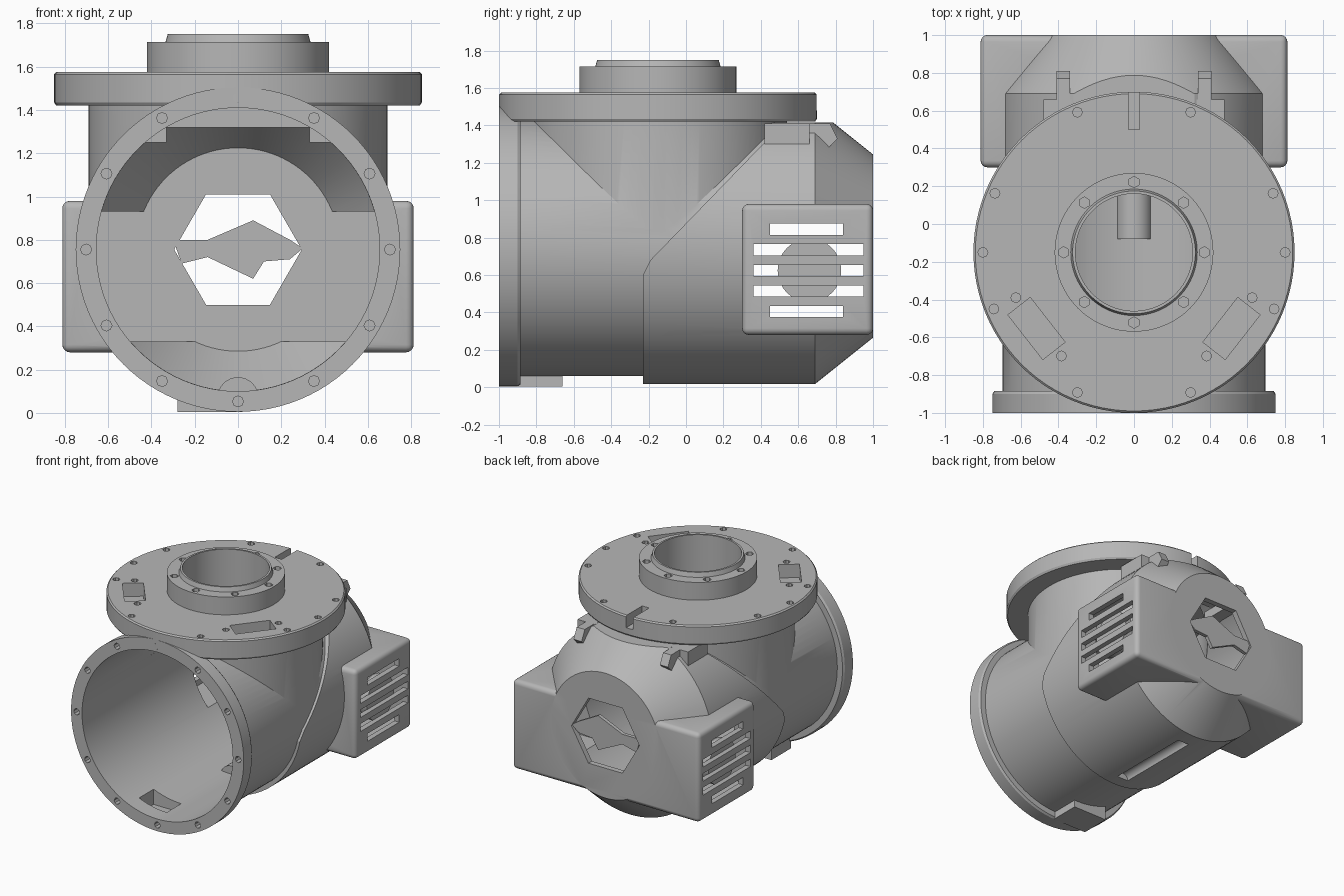
import bpy, bmesh, math
from mathutils import Matrix, Vector

cube = bpy.data.objects.get("Cube")
if cube:
    bpy.data.objects.remove(cube, do_unlink=True)

grey = bpy.data.materials.new("plain_grey")
grey.use_nodes = True
colour = (0.47, 0.47, 0.47, 1)
grey.diffuse_color = colour
grey.node_tree.nodes["Principled BSDF"].inputs["Base Color"].default_value = colour

AXIS_Z = 0.755      # height of the horizontal bore
TOP_Y = -0.15       # centre line of the vertical neck


def finish(name, bm):
    bmesh.ops.recalc_face_normals(bm, faces=bm.faces)
    mesh = bpy.data.meshes.new(name)
    bm.to_mesh(mesh)
    bm.free()
    ob = bpy.data.objects.new(name, mesh)
    bpy.context.collection.objects.link(ob)
    mesh.materials.append(grey)
    return ob


def lathe(name, profile, horizontal=False, sides=96, squash=1.0):
    """Closed solid from (radius, position) pairs, starting and ending off-axis."""
    bm = bmesh.new()
    rings = []
    for r, h in profile:
        ring = []
        for i in range(sides):
            a = 2 * math.pi * i / sides
            c, s = r * math.cos(a), r * math.sin(a)
            co = (c * squash, h, AXIS_Z + s) if horizontal else (c, TOP_Y + s, h)
            ring.append(bm.verts.new(co))
        rings.append(ring)
    for a, b in zip(rings, rings[1:]):
        for i in range(sides):
            j = (i + 1) % sides
            bm.faces.new((a[i], a[j], b[j], b[i]))
    bm.faces.new(rings[0])
    bm.faces.new(rings[-1])
    return finish(name, bm)


def boxes(name, items, bevel=0):
    """Boxes given as (low corner, high corner, optional turn about the neck)."""
    bm = bmesh.new()
    for lo, hi, *turn in items:
        lo, hi = Vector(lo), Vector(hi)
        m = Matrix.Translation((lo + hi) / 2) @ Matrix.Diagonal((*(hi - lo), 1))
        if turn:
            m = Matrix.Translation((0, TOP_Y, 0)) @ Matrix.Rotation(turn[0], 4, 'Z') @ m
        bmesh.ops.create_cube(bm, size=1, matrix=m)
    if bevel:
        bmesh.ops.bevel(bm, geom=bm.edges[:], offset=bevel, segments=4,
                        profile=0.5, affect='EDGES')
    return finish(name, bm)


def prism(name, points, axis, lo, hi):
    """Extrude a 2D outline along x (points are y,z) or y (points are x,z)."""
    bm = bmesh.new()
    place = (lambda p, d: (d, *p)) if axis == 'X' else (lambda p, d: (p[0], d, p[1]))
    face = bm.faces.new([bm.verts.new(place(p, lo)) for p in points])
    out = bmesh.ops.extrude_face_region(bm, geom=[face])
    verts = [v for v in out["geom"] if isinstance(v, bmesh.types.BMVert)]
    step = (hi - lo, 0, 0) if axis == 'X' else (0, hi - lo, 0)
    bmesh.ops.translate(bm, verts=verts, vec=step)
    return finish(name, bm)


def pins(name, centres, radius, depth, horizontal=False, sides=8):
    bm = bmesh.new()
    for c in centres:
        m = Matrix.Translation(c)
        if horizontal:
            m = m @ Matrix.Rotation(math.pi / 2, 4, 'X')
        bmesh.ops.create_cone(bm, cap_ends=True, segments=sides, radius1=radius,
                              radius2=radius, depth=depth, matrix=m)
    return finish(name, bm)


def combine(target, other, op='DIFFERENCE'):
    mod = target.modifiers.new("join", 'BOOLEAN')
    mod.operation, mod.object, mod.solver = op, other, 'EXACT'
    bpy.context.view_layer.update()
    dg = bpy.context.evaluated_depsgraph_get()
    mesh = bpy.data.meshes.new_from_object(target.evaluated_get(dg))
    target.modifiers.clear()
    target.data = mesh
    bpy.data.objects.remove(other, do_unlink=True)


def circle(radius, angles, z):
    return [(radius * math.cos(math.radians(a)),
             TOP_Y + radius * math.sin(math.radians(a)), z) for a in angles]


# Rear shell with its slanted seam and tapered tail
housing = lathe("housing", [(0.738, -0.23), (0.738, 0.69), (0.49, 1.0)], True, squash=0.968)
combine(housing, prism("seam_cut", [(-0.4, 0.6), (-0.23, 0.6), (-0.19, 0.68), (0.45, 1.34),
                                    (0.45, 1.7), (-0.4, 1.7)], 'X', -1, 1))
combine(housing, boxes("top_cut", [((-1, -1, 1.415), (1, 1.2, 1.8))]))

# Front tube with flange, side boxes, and neck
combine(housing, lathe("tube", [(0.75, -1), (0.75, -0.9), (0.74, -0.885), (0.695, -0.885),
                                (0.695, 0.5)], True), 'UNION')
combine(housing, boxes("side_boxes", [((-0.812, 0.3, 0.28), (0.812, 1.0, 0.98))], 0.035), 'UNION')
combine(housing, lathe("neck", [(0.69, 0.76), (0.69, 1.45)]), 'UNION')
combine(housing, boxes("floor_block", [((-0.28, -0.9, 0.004), (0.02, -0.66, 0.16))]), 'UNION')

# Hollow inside
combine(housing, lathe("bore", [(0.655, -1.1), (0.655, 0.5)], True))
rear = lathe("rear_bore", [(0.654, 0.4), (0.654, 0.69), (0.47, 0.955)], True)
combine(rear, boxes("rear_clip", [((-1, 0, 1.32), (1, 1.2, 1.8))]))
combine(housing, rear)
combine(housing, boxes("box_cavity", [((-0.77, 0.34, 0.33), (0.77, 0.957, 0.93))]))
combine(housing, lathe("neck_bore", [(0.64, 0.9), (0.64, 1.5)]))
combine(housing, boxes("floor_recess", [((-0.25, -0.87, 0.03), (-0.01, -0.69, 0.3))]))

# Vent slots, rear opening, bolt holes
slots = []
for i in range(5):
    z = 0.625 + (i - 2) * 0.11
    y0, y1 = (0.45, 0.84) if i in (0, 4) else (0.36, 0.95)
    slots.append(((-1, y0, z - 0.03), (1, y1, z + 0.03)))
combine(housing, boxes("slots", slots))
hexagon = [(0.295 * math.cos(math.radians(a)), AXIS_Z + 0.295 * math.sin(math.radians(a)))
           for a in range(0, 360, 60)]
combine(housing, prism("rear_hole", hexagon, 'Y', 0.9, 1.1))
rim = [(0.702 * math.cos(math.radians(a)), -1, AXIS_Z + 0.702 * math.sin(math.radians(a)))
       for a in range(0, 360, 30)]
combine(housing, pins("rim_holes", rim, 0.025, 0.16, True))

# Drain groove underneath
combine(housing, pins("groove", [(0, 0.22, 0.015)], 0.05, 0.7, True, 16))
channel = pins("floor_channel", [(0, 0.24, 0.07)], 0.095, 0.64, True, 32)
combine(channel, boxes("channel_trim", [((-0.3, -0.3, -0.2), (0.3, 0.8, 0.075))]))

# Top flange with stepped collar
flange = lathe("top_flange", [(0.84, 1.42), (0.85, 1.435), (0.85, 1.565), (0.84, 1.575),
                              (0.42, 1.575), (0.42, 1.715), (0.335, 1.715), (0.325, 1.75)])
combine(flange, lathe("collar_bore", [(0.31, 1.3), (0.31, 1.9)]))
bolts = circle(0.8, (0, 23, 68, 112, 157, 180, 202, 248, 292, 338), 1.575)
bolts += circle(0.67, (-21, -55, 201, 235), 1.575)
combine(flange, pins("flange_holes", bolts, 0.026, 0.2))
combine(flange, pins("collar_holes", circle(0.372, range(0, 360, 45), 1.715), 0.03, 0.16, sides=6))
pocket = ((0.58, -0.15, 1.47), (0.73, 0.15, 1.7))
combine(flange, boxes("pockets", [(*pocket, math.radians(a)) for a in (-38, 218)]))
combine(flange, boxes("rear_notch", [((-0.03, 0.5, 1.48), (0.03, 0.9, 1.7))]))

# Jagged bridge across the rear opening
bridge = prism("rear_bridge", [(-0.3, 0.8), (-0.14, 0.8), (0.07, 0.89), (0.24, 0.8), (0.3, 0.76),
                               (0.24, 0.71), (0.12, 0.7), (0.07, 0.62), (-0.14, 0.72),
                               (-0.26, 0.69)], 'Y', 0.962, 0.99)

# Hub discs behind the vents, and rear latches, mirrored
parts = [housing, flange, channel, bridge]
for side, s in (("left", 1), ("right", -1)):
    hub = pins(side + "_vent_hub", [(0, 0, 0)], 0.17, 0.06, sides=32)
    hub.data.transform(Matrix.Translation((s * 0.745, 0.66, 0.625))
                       @ Matrix.Rotation(math.pi / 2, 4, 'Y'))
    latch = boxes(side + "_latch", [((min(s * 0.33, s * 0.48), 0.42, 1.25),
                                     (max(s * 0.33, s * 0.48), 0.66, 1.41))])
    tab = prism(side + "_tab", [(0.63, 1.41), (0.77, 1.41), (0.81, 1.33), (0.76, 1.28),
                                (0.63, 1.3)], 'X', s * 0.34, s * 0.41)
    parts += [hub, latch, tab]

for ob in bpy.context.selected_objects:
    ob.select_set(False)
for ob in parts:
    ob.select_set(True)
bpy.context.view_layer.objects.active = housing
bpy.ops.object.shade_smooth_by_angle(angle=math.radians(25))
